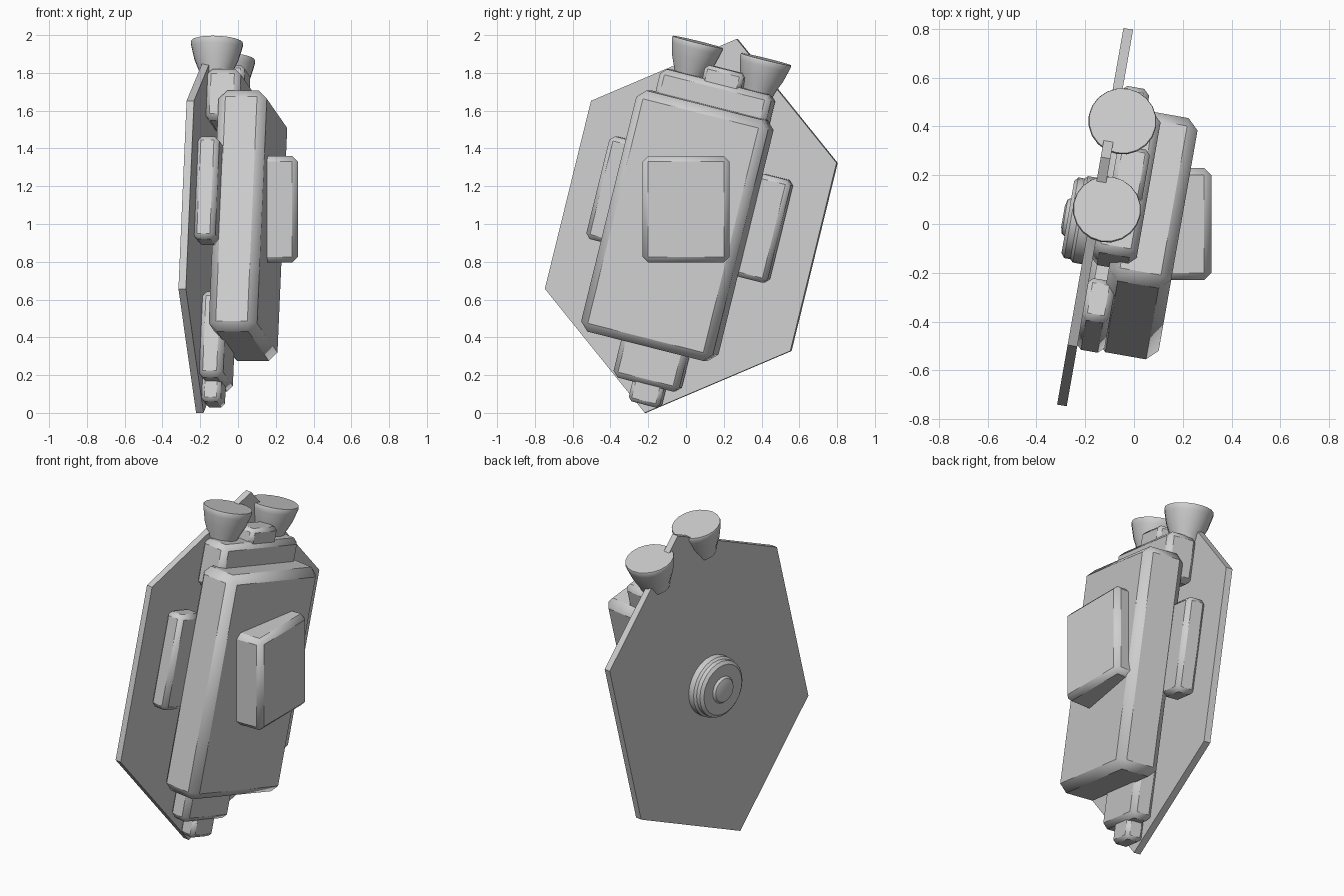
import bpy, bmesh
from math import radians, pi
from mathutils import Matrix, Vector

cube = bpy.data.objects.get("Cube")
if cube:
    bpy.data.objects.remove(cube, do_unlink=True)

grey = bpy.data.materials.new("plain grey")
grey.use_nodes = True
grey.diffuse_color = (0.62, 0.62, 0.62, 1)
grey.node_tree.nodes["Principled BSDF"].inputs["Base Color"].default_value = grey.diffuse_color

# Shared tilt of the whole pack: x = thickness, y = width, z = height
TILT = (Matrix.Translation((0, 0, 0.99)) @ Matrix.Rotation(radians(-10), 4, 'Z')
        @ Matrix.Rotation(radians(-14), 4, 'X'))


def finish(name, bm, frame=TILT, bevel=0, smooth=50):
    bmesh.ops.recalc_face_normals(bm, faces=bm.faces)
    mesh = bpy.data.meshes.new(name)
    bm.to_mesh(mesh)
    bm.free()
    mesh.materials.append(grey)
    obj = bpy.data.objects.new(name, mesh)
    bpy.context.scene.collection.objects.link(obj)
    obj.matrix_world = frame
    bpy.ops.object.select_all(action='DESELECT')
    obj.select_set(True)
    bpy.context.view_layer.objects.active = obj
    bpy.ops.object.shade_smooth_by_angle(angle=radians(smooth))
    if bevel:
        mod = obj.modifiers.new("chamfer", 'BEVEL')
        mod.width = bevel
        mod.segments = 1
    return obj


def box(name, x, y, z, bevel=0.03, frame=TILT):
    bm = bmesh.new()
    bmesh.ops.create_cube(bm, size=1)
    for v in bm.verts:
        v.co = [(a + b) / 2 + c * (b - a) for (a, b), c in zip((x, y, z), v.co)]
    return finish(name, bm, frame, bevel)


def lathe(name, profile, place, steps=20):
    """Turn (radius, height) points about z; both ends are capped."""
    bm = bmesh.new()
    rings = []
    for r, h in profile:
        rings.append([bm.verts.new(Matrix.Rotation(2 * pi * i / steps, 3, 'Z') @ Vector((r, 0, h)))
                      for i in range(steps)])
    for lo, hi in zip(rings, rings[1:]):
        for i in range(steps):
            j = (i + 1) % steps
            bm.faces.new((lo[i], lo[j], hi[j], hi[i]))
    bm.faces.new(rings[0][::-1])
    bm.faces.new(rings[-1])
    return finish(name, bm, TILT @ place, smooth=35)


# Hexagonal back plate
bm = bmesh.new()
outline = [(0, 1.02), (0.68, 0.513), (0.68, -0.513), (0, -1.02), (-0.68, -0.513), (-0.68, 0.513)]
face = bm.faces.new([bm.verts.new((-0.182, y, z)) for y, z in outline])
ext = bmesh.ops.extrude_face_region(bm, geom=[face])
bmesh.ops.translate(bm, vec=(0.04, 0, 0),
                    verts=[g for g in ext["geom"] if isinstance(g, bmesh.types.BMVert)])
finish("back_plate", bm, smooth=30)

# Main body and the blocks around it
box("main_body", (-0.07, 0.19), (-0.40, 0.33), (-0.665, 0.65), 0.045)
box("upper_block", (-0.15, 0.035), (-0.33, 0.285), (0.50, 0.78))
box("top_cap", (-0.12, 0.015), (-0.105, 0.11), (0.75, 0.855), 0.02)
box("lower_block", (-0.15, -0.015), (-0.20, 0.165), (-0.87, -0.40))
box("lower_tip", (-0.145, -0.04), (-0.09, 0.083), (-0.975, -0.84), 0.02)
box("left_pod", (-0.15, -0.03), (0.30, 0.485), (-0.195, 0.365), 0.025)
box("right_pod", (-0.15, -0.03), (-0.52, -0.34), (-0.195, 0.365), 0.025)

# Upright panel on the outer face
box("outer_panel", (0.05, 0.317), (-0.23, 0.23), (0.795, 1.36), 0.03, Matrix.Identity(4))

# Pair of flared nozzles
nozzle = [(0.08, 0.76), (0.092, 0.80), (0.118, 0.86), (0.134, 0.92), (0.14, 0.945), (0.137, 0.955)]
for side, y in (("right", -0.195), ("left", 0.183)):
    lathe(side + "_nozzle", nozzle, Matrix.Translation((-0.12, y, 0)))

# Stepped round hub on the plate's back
hub = [(0.18, 0.17), (0.18, 0.22), (0.168, 0.232), (0.168, 0.258), (0.15, 0.272),
       (0.08, 0.272), (0.07, 0.285), (0.045, 0.292)]
lathe("back_hub", hub, Matrix.Translation((0, -0.015, -0.02)) @ Matrix.Rotation(radians(-90), 4, 'Y'), 24)
